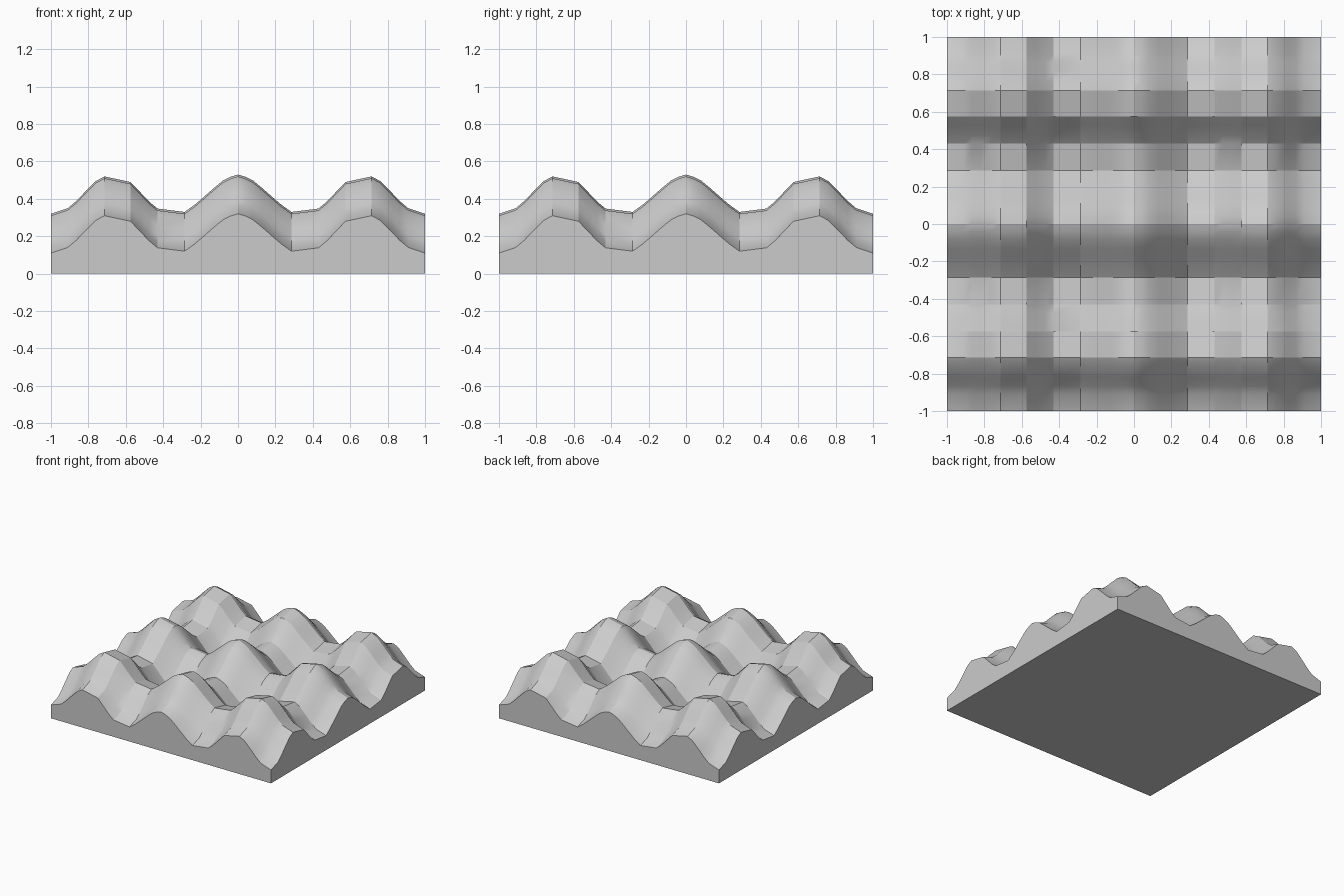
import bpy, bmesh
from math import radians

cube = bpy.data.objects.get("Cube")
if cube:
    bpy.data.objects.remove(cube, do_unlink=True)

# One plain grey foam material
foam = bpy.data.materials.new("foam_grey")
foam.use_nodes = True
grey = (0.6, 0.6, 0.6, 1)
foam.diffuse_color = grey
foam.node_tree.nodes["Principled BSDF"].inputs["Base Color"].default_value = grey

# Half of the wave profile, mirrored about the centre: distance, height
half = [(0, .32), (.04, .308), (.08, .288), (.13, .247), (.18, .203),
        (.23, .16), (.286, .12), (.43, .138), (.475, .175), (.525, .228),
        (.575, .28), (.714, .31), (.76, .285), (.82, .225), (.865, .178),
        (.91, .14), (1, .11)]
profile = [(-d, h) for d, h in reversed(half[1:])] + half
edge_height = half[-1][1]

bm = bmesh.new()

# Bumpy top: the same wave added along both axes
rows = [[bm.verts.new((x, y, hx + hy - edge_height)) for x, hx in profile]
        for y, hy in profile]
for low, high in zip(rows, rows[1:]):
    for i in range(len(profile) - 1):
        bm.faces.new((low[i], low[i + 1], high[i + 1], high[i]))

# Flat side walls and underside
rim = [e for e in bm.edges if e.is_boundary]
skirt = bmesh.ops.extrude_edge_only(bm, edges=rim)["geom"]
for v in skirt:
    if isinstance(v, bmesh.types.BMVert):
        v.co.z = 0
base = [e for e in skirt if isinstance(e, bmesh.types.BMEdge) and e.is_boundary]
bmesh.ops.contextual_create(bm, geom=base)
bmesh.ops.recalc_face_normals(bm, faces=bm.faces)

mesh = bpy.data.meshes.new("foam_panel")
bm.to_mesh(mesh)
bm.free()
mesh.materials.append(foam)
panel = bpy.data.objects.new("foam_panel", mesh)
bpy.context.collection.objects.link(panel)

# Soft waves with crisp panel edges
bpy.ops.object.select_all(action='DESELECT')
panel.select_set(True)
bpy.context.view_layer.objects.active = panel
bpy.ops.object.shade_smooth_by_angle(angle=radians(25))
